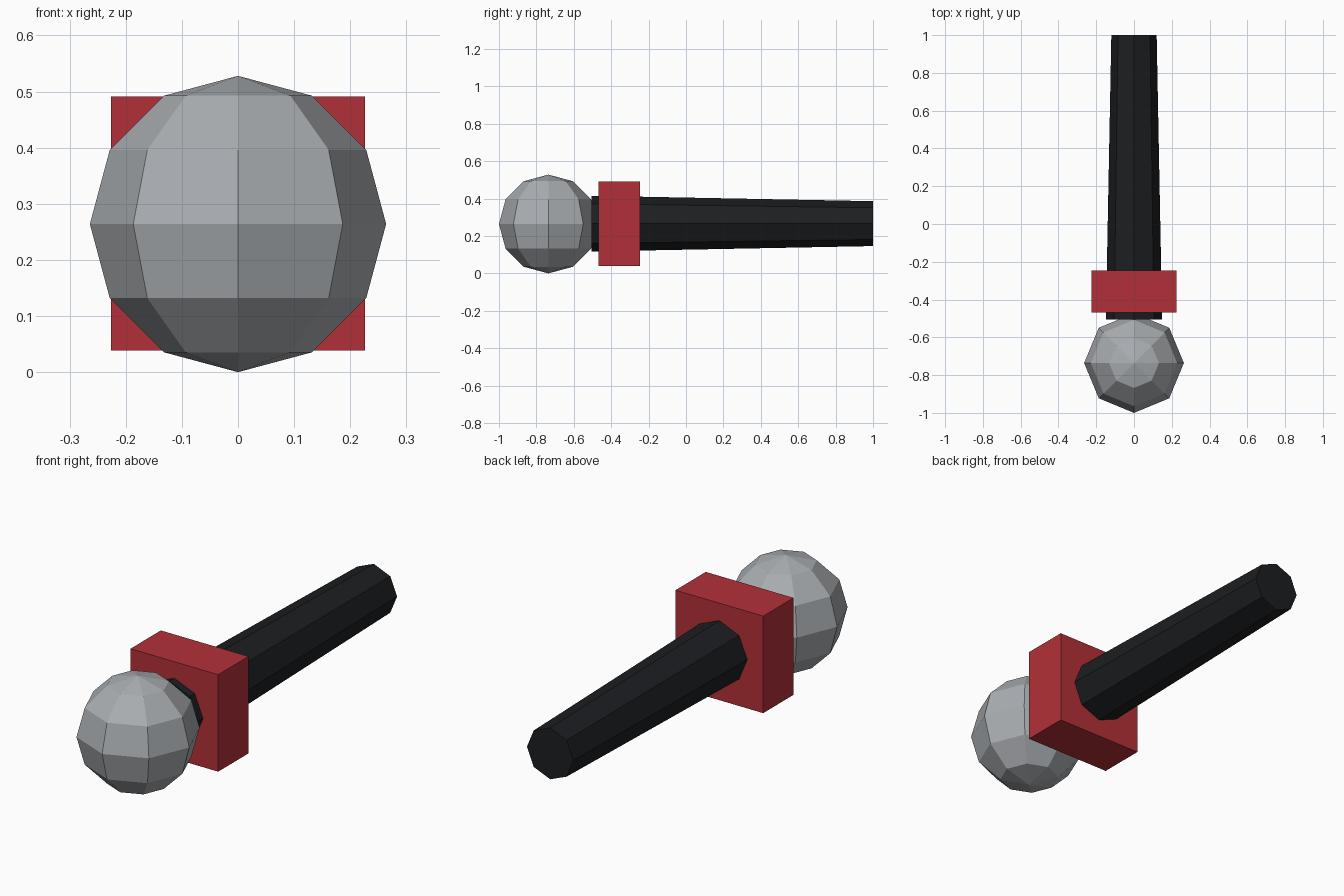
import bpy
from math import pi

if "Cube" in bpy.data.objects:
    bpy.data.objects.remove(bpy.data.objects["Cube"])

CZ = 0.264  # shared axis height


def finish(name, color=None):
    ob = bpy.context.object
    ob.name = name
    if color:
        mat = bpy.data.materials.new(name + "_colour")
        mat.diffuse_color = (*color, 1)
        mat.use_nodes = True
        mat.node_tree.nodes["Principled BSDF"].inputs["Base Color"].default_value = mat.diffuse_color
        ob.data.materials.append(mat)
    return ob


# Low-poly grey ball at the front
bpy.ops.mesh.primitive_uv_sphere_add(segments=8, ring_count=6, radius=0.264,
                                     location=(0, -0.736, CZ))
finish("ball_head", (0.40, 0.42, 0.44))

# Red square collar
bpy.ops.mesh.primitive_cube_add(size=1, location=(0, -0.357, CZ + 0.001))
collar = finish("collar", (0.45, 0.03, 0.04))
collar.scale = (0.452, 0.223, 0.452)

# Tapered eight-sided handle, narrow end at the back
y0, y1 = -0.506, 1.0
bpy.ops.mesh.primitive_cone_add(vertices=8, radius1=0.149, radius2=0.12,
                                depth=y1 - y0, location=(0, (y0 + y1) / 2, CZ + 0.002),
                                rotation=(-pi / 2, 0, 0))
finish("handle", (0.012, 0.013, 0.015))
